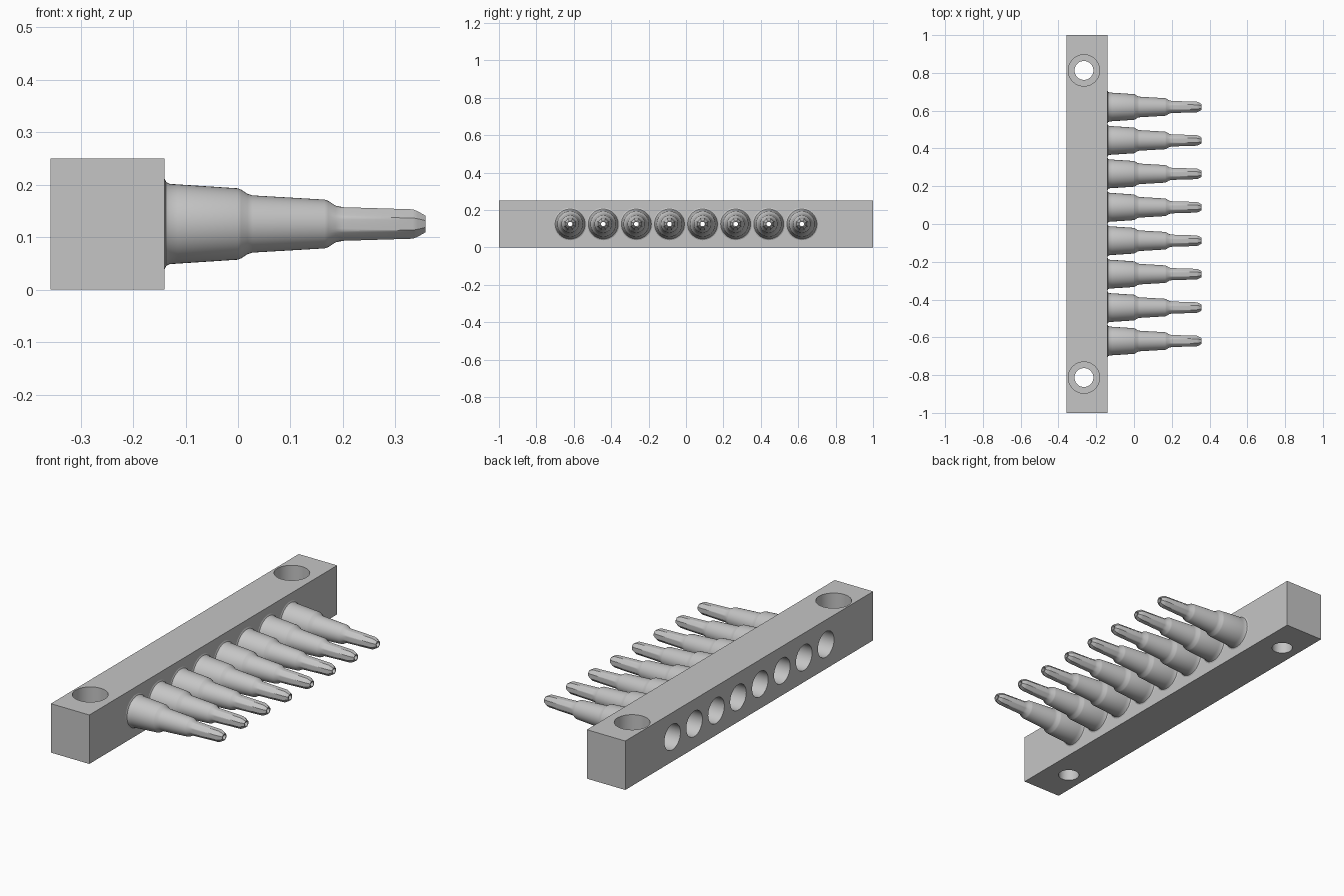
import bpy, bmesh, math
from mathutils import Matrix

if "Cube" in bpy.data.objects:
    bpy.data.objects.remove(bpy.data.objects["Cube"], do_unlink=True)

SEG = 48
FRONT, BACK, TOP = -0.14, -0.357, 0.25
AXIS_Z = 0.125
BORE_R = 0.065

grey = bpy.data.materials.new("plain grey")
grey.use_nodes = True
COLOUR = (0.56, 0.56, 0.56, 1.0)
grey.diffuse_color = COLOUR
grey.node_tree.nodes["Principled BSDF"].inputs["Base Color"].default_value = COLOUR


def lathe(bm, profile, matrix=Matrix(), caps=False):
    """Turn (x, radius, facets) points around the x axis; facets 0 means round."""
    rings = []
    for x, r, facets in profile:
        ring = []
        for k in range(SEG):
            a = 2 * math.pi * k / SEG
            rad = r
            if facets:
                step = 2 * math.pi / facets
                rad = r / math.cos((a + step / 2) % step - step / 2)
            ring.append(bm.verts.new(matrix @ Matrix.Translation(
                (x, rad * math.cos(a), rad * math.sin(a))).translation))
        rings.append(ring)
    for a, b in zip(rings, rings[1:]):
        for k in range(SEG):
            n = (k + 1) % SEG
            bm.faces.new((a[k], a[n], b[n], b[k]))
    if caps:
        bm.faces.new(rings[0][::-1])
        bm.faces.new(rings[-1])


def make_object(name, bm):
    mesh = bpy.data.meshes.new(name)
    bm.to_mesh(mesh)
    bm.free()
    mesh.materials.append(grey)
    obj = bpy.data.objects.new(name, mesh)
    bpy.context.collection.objects.link(obj)
    return obj


def activate(obj):
    bpy.ops.object.select_all(action='DESELECT')
    obj.select_set(True)
    bpy.context.view_layer.objects.active = obj


nozzle_ys = [0.177 * (i - 3.5) for i in range(8)]

# Manifold block
bm = bmesh.new()
bmesh.ops.create_cube(bm, size=1.0, matrix=Matrix.Translation(
    ((FRONT + BACK) / 2, 0, TOP / 2)) @ Matrix.Diagonal((FRONT - BACK, 2, TOP, 1)))
block = make_object("manifold_block", bm)

# Cutters: a bore behind each nozzle and two counterbored screw holes
bm = bmesh.new()
for y in nozzle_ys:
    lathe(bm, [(BACK - 0.05, BORE_R, 0), (FRONT + 0.05, BORE_R, 0)],
          Matrix.Translation((0, y, AXIS_Z)), caps=True)
upright = Matrix.Rotation(-math.pi / 2, 4, 'Y')
for y in (-0.813, 0.813):
    lathe(bm, [(-0.05, 0.05, 0), (0.11, 0.05, 0), (0.11, 0.083, 0), (TOP + 0.05, 0.083, 0)],
          Matrix.Translation((-0.265, y, 0)) @ upright, caps=True)
cutter = make_object("hole_cutter", bm)
cutter.hide_render = True

mod = block.modifiers.new("holes", 'BOOLEAN')
mod.operation = 'DIFFERENCE'
mod.solver = 'EXACT'
mod.object = cutter
activate(block)
bpy.ops.object.modifier_apply(modifier=mod.name)
bpy.data.objects.remove(cutter, do_unlink=True)
bpy.ops.object.shade_smooth_by_angle(angle=math.radians(30))

# Stepped hollow nozzle: outside from root to tip, then back along the bore
outside = [(FRONT, 0.087, 0), (-0.137, 0.080, 0), (-0.130, 0.0765, 0), (-0.115, 0.0755, 0),
           (0.0, 0.068, 0), (0.006, 0.0655, 0), (0.018, 0.0575, 0), (0.028, 0.0545, 0),
           (0.165, 0.0465, 0), (0.172, 0.044, 0), (0.186, 0.035, 0),
           (0.200, 0.032, 8), (0.333, 0.028, 8), (0.342, 0.0245, 8), (0.357, 0.016, 8)]
inside = [(0.357, 0.012, 0), (0.20, 0.015, 0), (0.165, 0.028, 0), (0.028, 0.036, 0),
          (0.0, 0.05, 0), (FRONT, BORE_R, 0)]
bm = bmesh.new()
lathe(bm, outside + inside)
nozzle = make_object("nozzle_1", bm)
activate(nozzle)
bpy.ops.object.shade_smooth_by_angle(angle=math.radians(38))

# Row of eight nozzles sharing one mesh
for i, y in enumerate(nozzle_ys):
    obj = nozzle
    if i:
        obj = bpy.data.objects.new(f"nozzle_{i + 1}", nozzle.data)
        bpy.context.collection.objects.link(obj)
    obj.location = (0, y, AXIS_Z)
